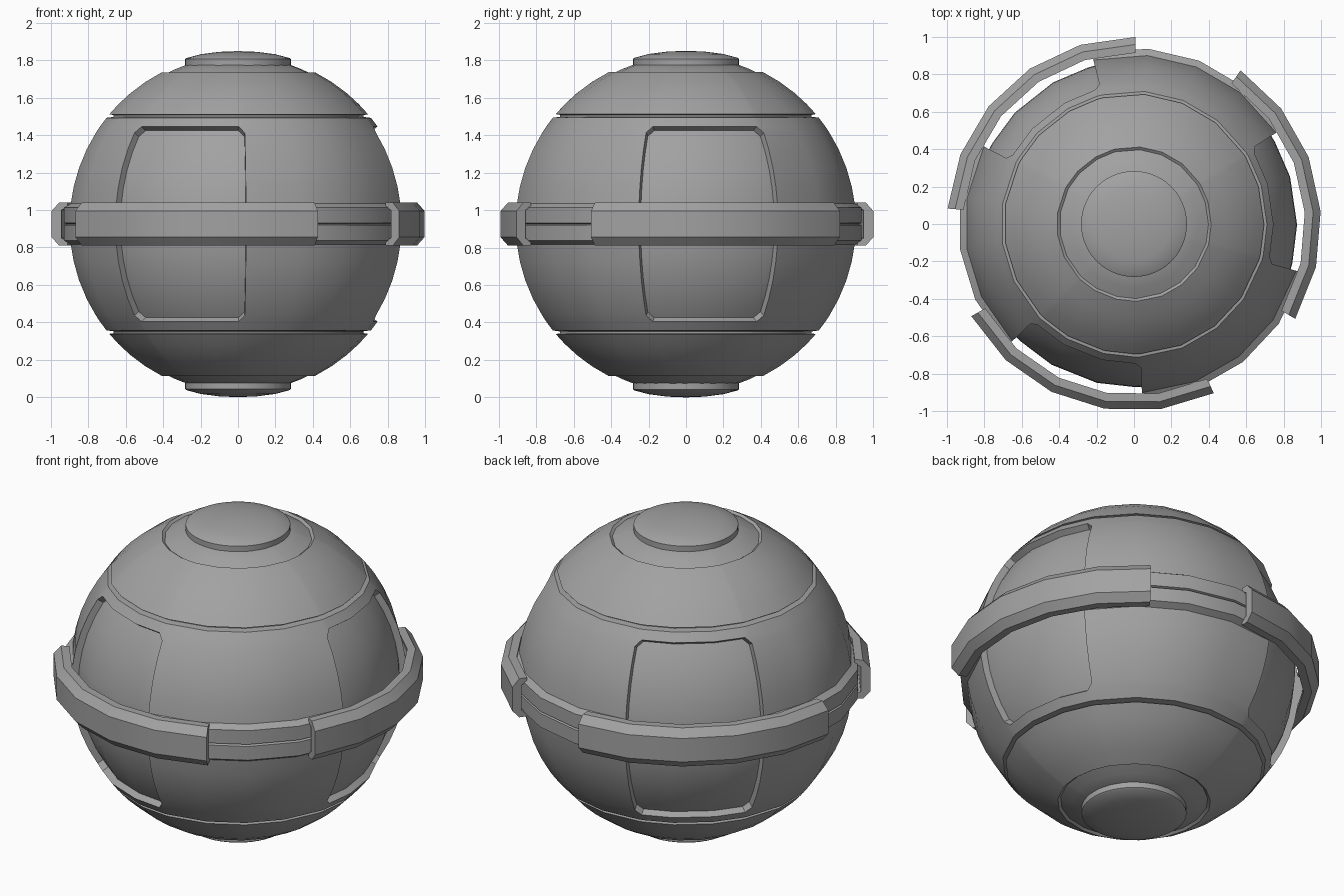
import bpy, bmesh
from math import sin, cos, radians, sqrt, pi
from mathutils import Vector

cube = bpy.data.objects.get("Cube")
if cube:
    bpy.data.objects.remove(cube, do_unlink=True)

CENTRE = Vector((0, 0, 0.925))
RADIUS = 0.91          # outer shell
FLOOR = 0.872          # recessed panel floors
PANEL_MID = 248.3      # heading of the first panel, degrees
GUARD_MID = 252.4      # heading of the first guard

grey = bpy.data.materials.new("plain grey")
grey.use_nodes = True
colour = (0.36, 0.36, 0.36, 1)
grey.diffuse_color = colour
shader = next(n for n in grey.node_tree.nodes if n.type == 'BSDF_PRINCIPLED')
shader.inputs["Base Color"].default_value = colour
shader.inputs["Roughness"].default_value = 0.6


def finish(bm, name):
    bmesh.ops.remove_doubles(bm, verts=bm.verts, dist=1e-5)
    bmesh.ops.recalc_face_normals(bm, faces=bm.faces)
    mesh = bpy.data.meshes.new(name)
    bm.to_mesh(mesh)
    bm.free()
    mesh.materials.append(grey)
    obj = bpy.data.objects.new(name, mesh)
    bpy.context.collection.objects.link(obj)
    obj.location = CENTRE
    bpy.ops.object.select_all(action='DESELECT')
    obj.select_set(True)
    bpy.context.view_layer.objects.active = obj
    bpy.ops.object.shade_smooth_by_angle(angle=radians(28))
    return obj


def sweep(bm, profile, angles, closed=True):
    """Turn (radius, height) points around z; returns vertex and face grids."""
    grid = [[bm.verts.new((r * cos(radians(a)), r * sin(radians(a)), h))
             for a in angles] for r, h in profile]
    n = len(angles)
    faces = {}
    for row in range(len(profile) - 1):
        for col in range(n if closed else n - 1):
            nxt = (col + 1) % n
            faces[row, col] = bm.faces.new((grid[row][col], grid[row][nxt],
                                            grid[row + 1][nxt], grid[row + 1][col]))
    return grid, faces


def shell(h):
    return (sqrt(RADIUS ** 2 - h * h), h)


# Body: shell with polar plates, seam grooves and a raised middle band
plate = [(0.25, 0.855), (0.283, 0.85), (0.34, 0.828), (0.398, 0.8)]
upper = [shell(h) for h in (0.811, 0.76, 0.7, 0.64, 0.587)]
groove = [(0.672, 0.583), (0.672, 0.573)]
middle = [shell(h) for h in (0.568, 0.521, 0.488, 0.4, 0.3, 0.2, 0.11)]
band = [(0.94, 0.088), (0.94, 0.006)]
half = plate + upper + groove + middle + band
profile = half + [(0.925, 0)] + [(r, -h) for r, h in reversed(half)]

sector = [-24.4, -22, -8.57, 8.57, 22, 24.4, 42.86, 60, 77.14]
angles = [PANEL_MID + 120 * s + a for s in range(3) for a in sector]
bm = bmesh.new()
grid, faces = sweep(bm, profile, angles)

# Panels: sink the cells of each panel, leaving out the corner triangles
first = len(plate + upper + groove) + 1
last = len(profile) - 2 - first
for s in range(3):
    left = s * len(sector)
    right = left + 4
    region = []
    for row in range(first, last + 1):
        for col in range(left, right + 1):
            face = faces[row, col]
            if row in (first, last) and col in (left, right):
                corner = grid[row + (row == last)][col + (col == right)]
                loop = next(l for l in face.loops if l.vert == corner)
                a, b = loop.link_loop_prev.vert, loop.link_loop_next.vert
                other = bmesh.utils.face_split(face, a, b)[0]
                face = other if corner in face.verts else face
            region.append(face)
    sunk = bmesh.ops.extrude_face_region(bm, geom=region)["geom"]
    for v in sunk:
        if isinstance(v, bmesh.types.BMVert):
            v.co = v.co.normalized() * FLOOR
    old = [f for f in region if f.is_valid]
    if old:
        bmesh.ops.delete(bm, geom=old, context='FACES')
finish(bm, "body_shell")

# Polar caps: low domes with a short rim
dome = [(0.283, 0.835), (0.283, 0.882), (0.275, 0.888), (0.2, 0.908),
        (0.1, 0.921), (0, 0.925)]
for name, side in (("top_cap", 1), ("bottom_cap", -1)):
    bm = bmesh.new()
    sweep(bm, [(r, side * h) for r, h in dome], [i * 7.5 for i in range(48)])
    finish(bm, name)

# Guards: three curved C-section bars around the middle
lip = [(1.0, 0.07), (0.96, 0.115), (0.915, 0.115), (0.915, 0.09), (0.948, 0.075)]
section = lip + [(r, -h) for r, h in reversed(lip)]
step = 360 / 21
for i, name in enumerate(("front_guard", "left_guard", "back_guard")):
    bm = bmesh.new()
    mid = GUARD_MID + 120 * i
    grid, _ = sweep(bm, section + section[:1],
                    [mid + step * (k - 2.5) for k in range(6)], closed=False)
    for end in (0, -1):
        bm.faces.new([row[end] for row in grid[:-1]])
    finish(bm, name)
